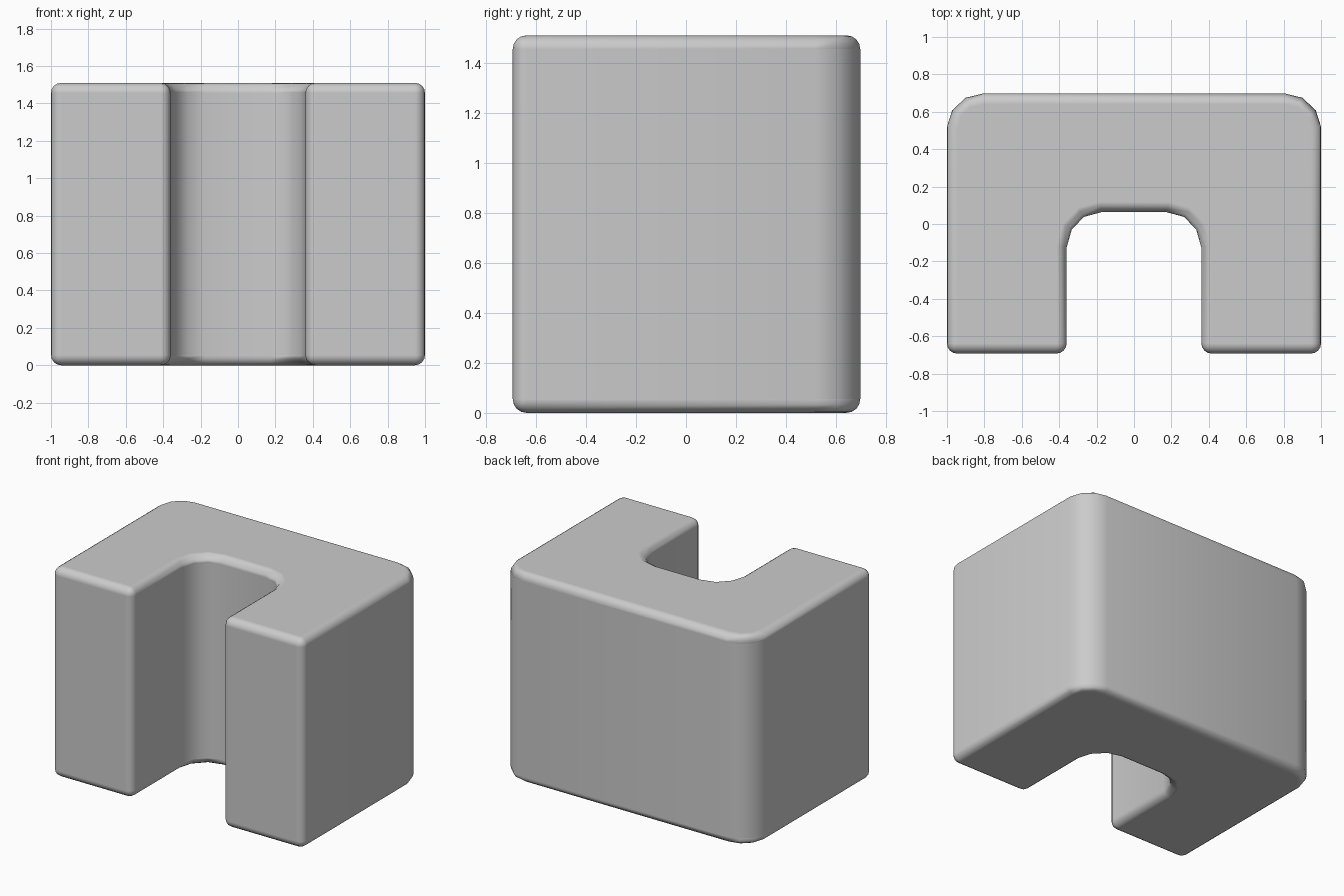
import bpy, bmesh

if "Cube" in bpy.data.objects:
    bpy.data.objects.remove(bpy.data.objects["Cube"])

HEIGHT = 1.51

# Right half of the U-shaped outline, from the back centre round to the inner centre
half = [(0.81, 0.697), (0.90, 0.675), (0.972, 0.608), (1.0, 0.52),
        (1.0, -0.693), (0.36, -0.693),
        (0.36, -0.125), (0.333, -0.03), (0.268, 0.038), (0.175, 0.063)]
outline = half + [(-x, y) for x, y in reversed(half)]

# Extrude the outline into a solid
bm = bmesh.new()
base = bm.faces.new([bm.verts.new((x, y, 0)) for x, y in outline])
top = bmesh.ops.extrude_face_region(bm, geom=[base], use_keep_orig=True)
bmesh.ops.translate(bm, vec=(0, 0, HEIGHT),
                    verts=[v for v in top["geom"] if isinstance(v, bmesh.types.BMVert)])
bmesh.ops.recalc_face_normals(bm, faces=bm.faces[:])
mesh = bpy.data.meshes.new("u_block")
bm.to_mesh(mesh)
bm.free()

block = bpy.data.objects.new("u_block", mesh)
bpy.context.collection.objects.link(block)
mesh.polygons.foreach_set("use_smooth", [True] * len(mesh.polygons))

# Small rounding on the rims and the square front corners
bevel = block.modifiers.new("rounded_edges", "BEVEL")
bevel.width = 0.055
bevel.segments = 4
bevel.limit_method = 'ANGLE'
bevel.angle_limit = 0.8
bevel.use_clamp_overlap = False
bevel.harden_normals = True
